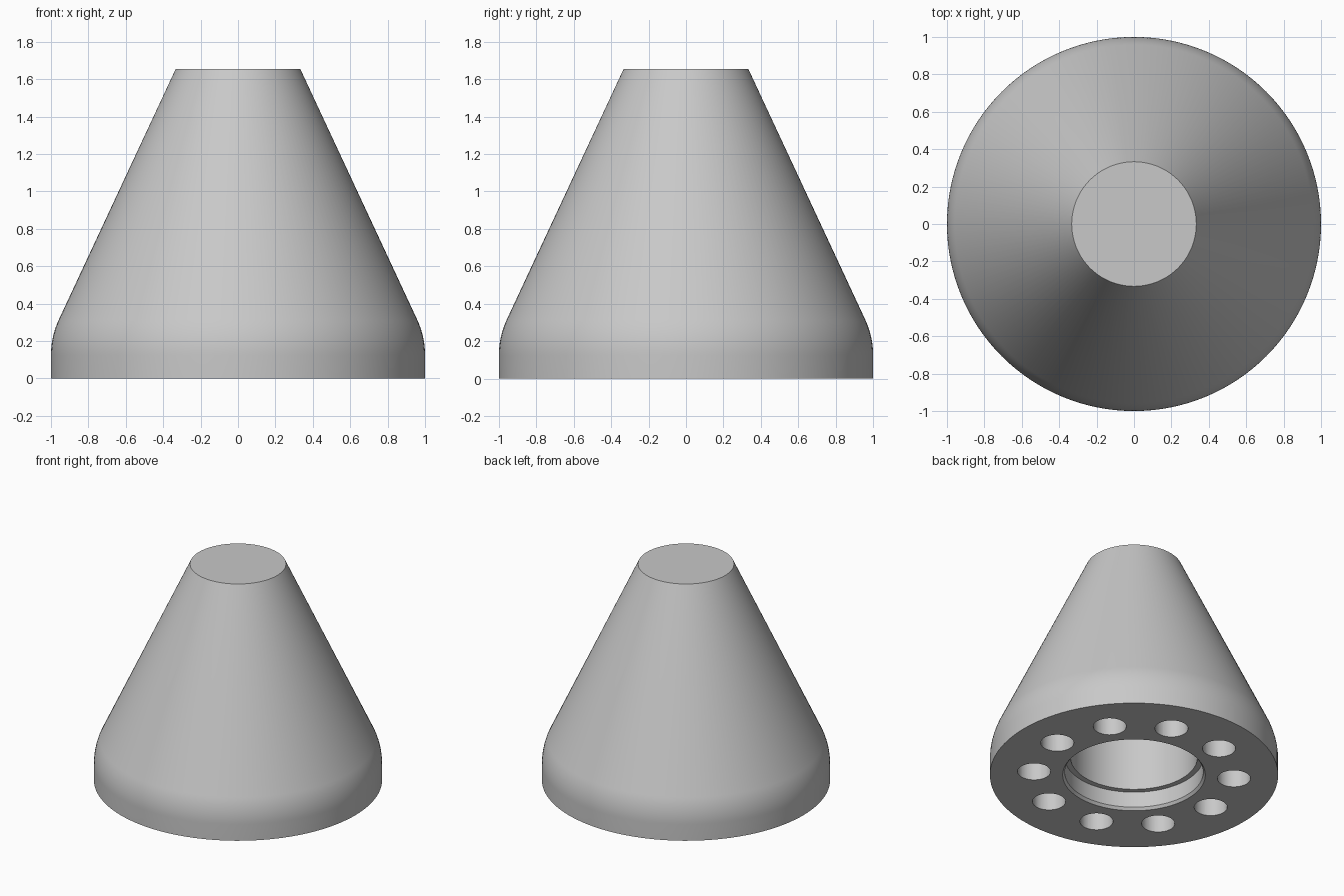
import bpy, bmesh
from math import cos, sin, tan, radians, pi
from mathutils import Matrix, Vector

cube = bpy.data.objects.get("Cube")
if cube:
    bpy.data.objects.remove(cube, do_unlink=True)

HEIGHT, TOP_RADIUS = 1.655, 0.333
SLOPE = radians(25)          # lean of the cone wall from vertical
BLEND = 0.45                 # radius of the rounded shoulder
SEGMENTS = 128
HOLES, HOLE_RING, HOLE_RADIUS, HOLE_DEPTH = 10, 0.695, 0.115, 0.3

# Plain grey finish
grey = bpy.data.materials.new("plain_grey")
grey.use_nodes = True
grey.diffuse_color = (0.58, 0.58, 0.58, 1)
grey.node_tree.nodes["Principled BSDF"].inputs["Base Color"].default_value = grey.diffuse_color


def make_object(name, bm):
    bmesh.ops.recalc_face_normals(bm, faces=bm.faces)
    mesh = bpy.data.meshes.new(name)
    bm.to_mesh(mesh)
    bm.free()
    mesh.materials.append(grey)
    obj = bpy.data.objects.new(name, mesh)
    bpy.context.collection.objects.link(obj)
    return obj


def revolve(name, profile):
    bm = bmesh.new()
    verts = [bm.verts.new((r, 0, z)) for r, z in profile]
    edges = [bm.edges.new(pair) for pair in zip(verts, verts[1:])]
    bmesh.ops.spin(bm, geom=verts + edges, axis=(0, 0, 1), cent=(0, 0, 0),
                   angle=2 * pi, steps=SEGMENTS)
    bmesh.ops.remove_doubles(bm, verts=bm.verts, dist=0.0001)
    return make_object(name, bm)


# Outer wall: upright rim, tangent shoulder arc, straight cone, flat top
shoulder_z = HEIGHT - (1 - TOP_RADIUS) / tan(SLOPE) - BLEND * tan(SLOPE / 2)
arc = []
for i in range(11):
    a = SLOPE * i / 10
    arc.append((1 - BLEND * (1 - cos(a)), shoulder_z + BLEND * sin(a)))
outer = [(1, 0)] + arc + [(TOP_RADIUS, HEIGHT), (0, HEIGHT)]

# Stepped blind bore in the underside, with a chamfered mouth
bore = [(0, 1.0), (0.44, 1.0), (0.44, 0.14), (0.48, 0.14), (0.48, 0.02), (0.495, 0)]
body = revolve("cone_body", bore + outer)

# Ring of blind holes in the underside
bm = bmesh.new()
for i in range(HOLES):
    a = 2 * pi * i / HOLES
    centre = Vector((HOLE_RING * cos(a), HOLE_RING * sin(a), 0))
    bmesh.ops.create_cone(bm, cap_ends=True, segments=40, radius1=HOLE_RADIUS,
                          radius2=HOLE_RADIUS, depth=2 * HOLE_DEPTH,
                          matrix=Matrix.Translation(centre))
cutter = make_object("hole_cutter", bm)
cutter.hide_render = True

cut = body.modifiers.new("ring_holes", "BOOLEAN")
cut.operation = "DIFFERENCE"
cut.solver = "EXACT"
cut.object = cutter

bpy.ops.object.select_all(action="DESELECT")
body.select_set(True)
bpy.context.view_layer.objects.active = body
bpy.ops.object.modifier_apply(modifier=cut.name)
bpy.data.objects.remove(cutter, do_unlink=True)
bpy.ops.object.shade_smooth_by_angle(angle=radians(30))
